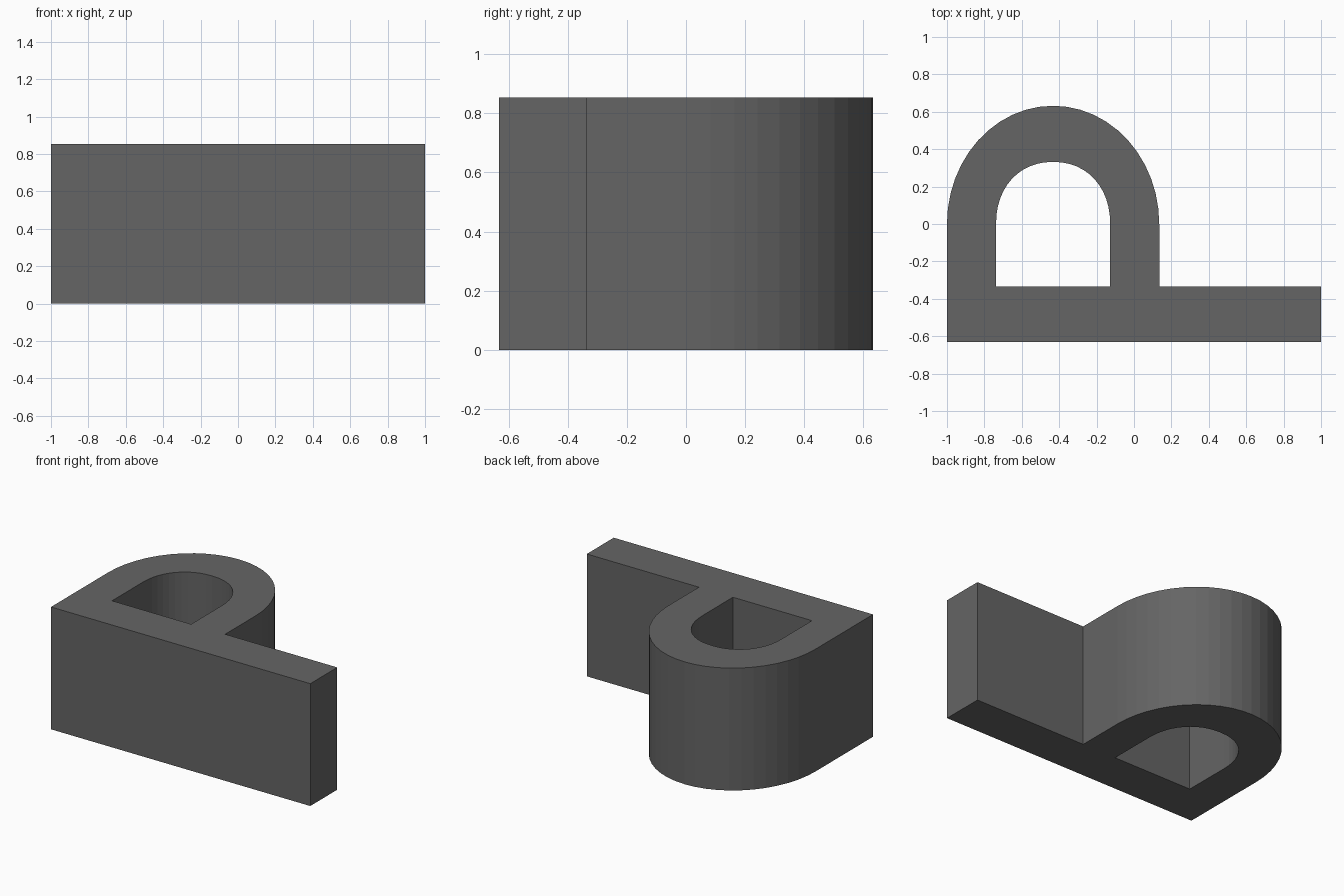
import bpy, bmesh, math

if "Cube" in bpy.data.objects:
    bpy.data.objects.remove(bpy.data.objects["Cube"])

HEIGHT = 0.853
CX = -0.4325   # centre line of the arch


def arch(rx, ry, base_y, power=2.0, steps=24):
    """Half (super)ellipse from right to left, rising from base_y."""
    pts = []
    for i in range(steps + 1):
        a = math.pi * i / steps
        c, s = math.cos(a), max(math.sin(a), 0.0)
        pts.append((CX + rx * math.copysign(abs(c) ** (2 / power), c),
                    base_y + ry * s ** (2 / power)))
    return pts


def add_loop(bm, pts):
    vs = [bm.verts.new((x, y, 0)) for x, y in pts]
    return [bm.edges.new((v, vs[(i + 1) % len(vs)])) for i, v in enumerate(vs)]


# Outer outline: straight bar along the front with an arch behind it
outer = [(-1, -0.632), (1, -0.632), (1, -0.335), (0.135, -0.335)]
outer += arch(0.5675, 0.632, 0.0)

# Arched opening through the loop
inner = [(-0.737, -0.335), (-0.127, -0.335)] + arch(0.305, 0.332, 0.0, 2.15)

# Fill between the outlines and extrude upward
bm = bmesh.new()
edges = add_loop(bm, outer) + add_loop(bm, inner)
bmesh.ops.triangle_fill(bm, edges=edges, use_beauty=True, use_dissolve=False)
ext = bmesh.ops.extrude_face_region(bm, geom=bm.faces[:], use_keep_orig=True)
top = [g for g in ext["geom"] if isinstance(g, bmesh.types.BMVert)]
bmesh.ops.translate(bm, verts=top, vec=(0, 0, HEIGHT))
bmesh.ops.recalc_face_normals(bm, faces=bm.faces[:])

mesh = bpy.data.meshes.new("looped_bracket")
bm.to_mesh(mesh)
bm.free()

# Single dark grey colour
mat = bpy.data.materials.new("dark grey")
mat.diffuse_color = (0.13, 0.13, 0.13, 1)
mat.use_nodes = True
mat.node_tree.nodes["Principled BSDF"].inputs["Base Color"].default_value = mat.diffuse_color
mesh.materials.append(mat)

obj = bpy.data.objects.new("looped_bracket", mesh)
bpy.context.collection.objects.link(obj)
